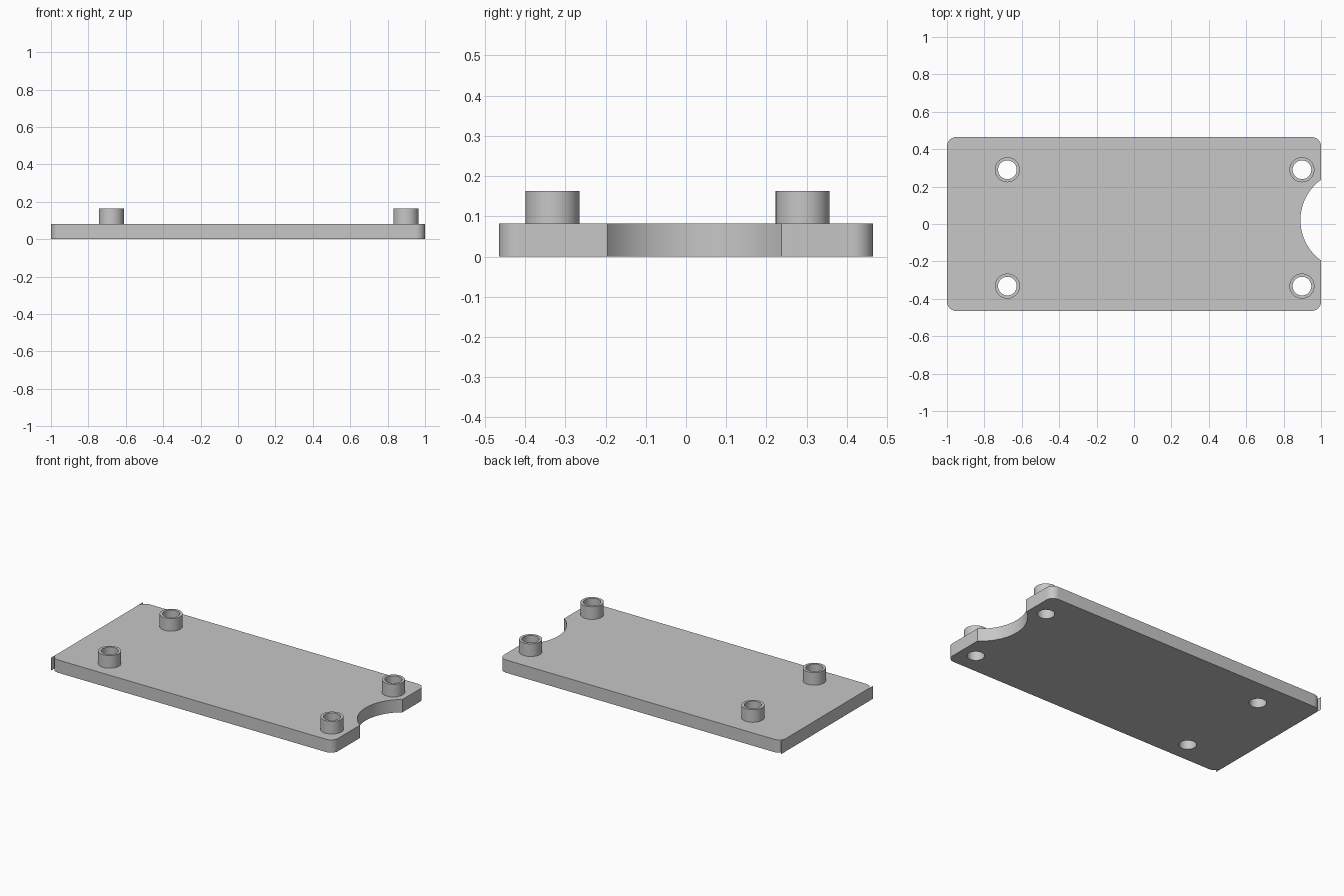
import bpy
import bmesh
from math import sin, cos, radians, tau

cube = bpy.data.objects.get("Cube")
if cube:
    bpy.data.objects.remove(cube, do_unlink=True)

HALF_X, HALF_Y, CORNER = 1.0, 0.465, 0.05
THICK, BOSS_TOP = 0.082, 0.163
HOLE_R, BOSS_R, SEGMENTS = 0.05, 0.067, 48
BOSS_SPOTS = {
    "back_right_boss": (-0.677, 0.29),
    "back_left_boss": (0.898, 0.29),
    "front_right_boss": (-0.677, -0.332),
    "front_left_boss": (0.898, -0.332),
}

grey = bpy.data.materials.new("plain grey")
grey.use_nodes = True
grey.diffuse_color = (0.57, 0.57, 0.57, 1)
grey.node_tree.nodes["Principled BSDF"].inputs["Base Color"].default_value = grey.diffuse_color


def arc(cx, cy, r, start, end, steps):
    angles = [radians(start + (end - start) * i / steps) for i in range(steps + 1)]
    return [(cx + r * cos(a), cy + r * sin(a)) for a in angles]


def circle(cx, cy, r):
    return arc(cx, cy, r, 0, 360, SEGMENTS)[:-1]


def add_loop(bm, points, z, edges=True):
    verts = [bm.verts.new((x, y, z)) for x, y in points]
    if not edges:
        return verts
    return [bm.edges.new((v, verts[i - 1])) for i, v in enumerate(verts)]


def finish(bm, name, smooth=True):
    if smooth:
        bmesh.ops.recalc_face_normals(bm, faces=bm.faces[:])
    mesh = bpy.data.meshes.new(name)
    bm.to_mesh(mesh)
    bm.free()
    mesh.materials.append(grey)
    obj = bpy.data.objects.new(name, mesh)
    bpy.context.collection.objects.link(obj)
    if smooth:
        bpy.ops.object.select_all(action="DESELECT")
        obj.select_set(True)
        bpy.context.view_layer.objects.active = obj
        bpy.ops.object.shade_smooth_by_angle(angle=radians(30))
    return obj


# Base plate: rounded outline with a round notch in one end and four holes
ix, iy = HALF_X - CORNER, HALF_Y - CORNER
outline = (arc(-ix, -iy, CORNER, 180, 270, 10)
           + arc(ix, -iy, CORNER, 270, 360, 10)
           + arc(1.157, 0.021, 0.267, 234, 126, 36)
           + arc(ix, iy, CORNER, 0, 90, 10)
           + arc(-ix, iy, CORNER, 90, 180, 10))
bm = bmesh.new()
edges = add_loop(bm, outline, 0)
for x, y in BOSS_SPOTS.values():
    edges += add_loop(bm, circle(x, y, HOLE_R), 0)
bmesh.ops.triangle_fill(bm, use_beauty=True, use_dissolve=False, edges=edges, normal=(0, 0, 1))
top = bmesh.ops.extrude_face_region(bm, geom=bm.faces[:], use_keep_orig=True)["geom"]
bmesh.ops.translate(bm, vec=(0, 0, THICK),
                    verts=[g for g in top if isinstance(g, bmesh.types.BMVert)])
finish(bm, "base_plate")

# Hollow bosses standing around the holes
for name, (x, y) in BOSS_SPOTS.items():
    bm = bmesh.new()
    rings = [add_loop(bm, circle(x, y, r), z, edges=False)
             for r, z in ((BOSS_R, THICK), (BOSS_R, BOSS_TOP), (HOLE_R, BOSS_TOP), (HOLE_R, THICK))]
    for k, ring in enumerate(rings):
        after = rings[(k + 1) % len(rings)]
        for i in range(SEGMENTS):
            j = (i + 1) % SEGMENTS
            bm.faces.new((ring[i], ring[j], after[j], after[i]))
    finish(bm, name)

# Thin end wall tips carrying the flat end past the rounded corners
for name, side in (("front_end_tip", -1), ("back_end_tip", 1)):
    bm = bmesh.new()
    corners = [(side * iy, 0), (side * iy, THICK), (side * HALF_Y, THICK), (side * HALF_Y, 0)]
    if side < 0:
        corners.reverse()
    bm.faces.new([bm.verts.new((-HALF_X, y, z)) for y, z in corners])
    finish(bm, name, smooth=False)
